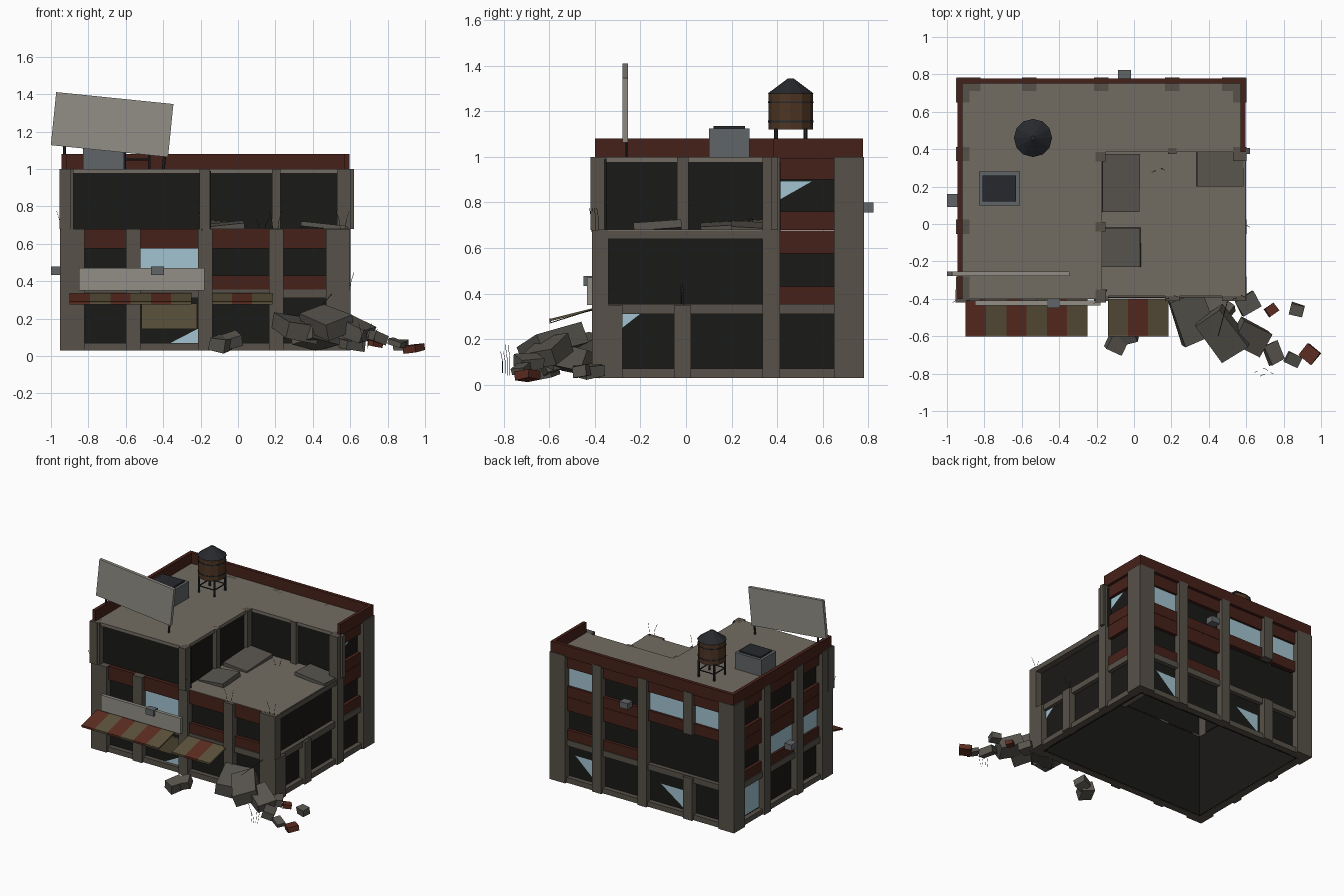
import bpy, bmesh, math, random
from mathutils import Matrix, Vector, Euler

if "Cube" in bpy.data.objects:
    bpy.data.objects.remove(bpy.data.objects["Cube"])

random.seed(4)
COL = dict(concrete=(.095, .083, .066), slab=(.17, .15, .12), rubble=(.10, .092, .078), brick=(.062, .015, .010),
           dark=(.010, .0098, .0085), glass=(.36, .55, .64), sign=(.29, .275, .245), metal=(.12, .13, .14),
           black=(.020, .022, .026), wood=(.075, .036, .017), olive=(.105, .085, .045), cloth=(.11, .026, .015),
           rebar=(.03, .022, .016))
MAT = {}
for k, c in COL.items():
    MAT[k] = bpy.data.materials.new(k)
    MAT[k].diffuse_color = (*c, 1)
parts = {}


def get(name, mat):
    return parts.setdefault(name, (bmesh.new(), mat))[0]


def block(name, mat, c, s, rot=(0, 0, 0)):
    m = Matrix.Translation(c) @ Euler([math.radians(a) for a in rot]).to_matrix().to_4x4() @ Matrix.Diagonal((*s, 1))
    return bmesh.ops.create_cube(get(name, mat), size=1, matrix=m)['verts']


def box(name, mat, x0, x1, y0, y1, z0, z1):
    block(name, mat, ((x0+x1)/2, (y0+y1)/2, (z0+z1)/2), (abs(x1-x0), abs(y1-y0), abs(z1-z0)))


def rod(name, mat, a, b, r, r2=None, n=6):
    a, b = Vector(a), Vector(b)
    d = b - a
    m = Matrix.Translation((a+b)/2) @ d.to_track_quat('Z', 'Y').to_matrix().to_4x4()
    bmesh.ops.create_cone(get(name, mat), cap_ends=True, segments=n, radius1=r,
                          radius2=r if r2 is None else r2, depth=d.length, matrix=m)


# facade helper: u runs along the wall, d is distance outward from its plane
PLANE = dict(front=(1, -.40, -1), back=(1, .77, 1), left=(0, -.94, -1), right=(0, .59, 1),
             notch_back=(1, .385, -1), notch_side=(0, -.165, 1))


def fpt(side, u, d, z):
    along_x, p, sg = PLANE[side]
    return (u, p + sg*d, z) if along_x else (p + sg*d, u, z)


def fbox(side, name, mat, u0, u1, z0, z1, d0, d1):
    a, b = fpt(side, u0, d0, z0), fpt(side, u1, d1, z1)
    box(name, mat, a[0], b[0], a[1], b[1], z0, z1)


def shard(side, u0, u1, z0, z1, flip=False):
    pts = [(u0, z0), (u1, z0), (u1, z1)] if not flip else [(u0, z1), (u1, z1), (u0, z0)]
    bm = get('broken_glass', 'glass')
    bm.faces.new([bm.verts.new(fpt(side, u, -.032, z)) for u, z in pts])


XC, YC = [-.885, -.56, -.175, .205, .535], [-.345, -.015, .375, .715]
FLOORS = {1: (.35, .43, .575, .68), 2: (.68, .76, .90, 1.0)}
# per bay: G glazed, d dark window, o wall fallen away, - nothing
SPEC = dict(front=(XC, 'dGdd', 'oo--'), back=(XC, 'oodd', 'GGdG'),
            left=(YC, 'GGd', 'ddd'), right=(YC, 'ood', '--d'))
for side, (cs, f1, f2) in SPEC.items():
    lo, hi = (-.94, .59) if cs is XC else (-.39, .77)
    # ground floor panel, inner lining, sill and beam
    fbox(side, 'ground_wall_panels', 'dark', lo+.03, hi-.03, .04, .35, -.05, -.04)
    fbox(side, 'inner_lining', 'dark', lo+.04, hi-.04, .03, .66, -.068, -.062)
    fbox(side, 'sills', 'concrete', lo, hi, .03, .07, -.055, -.005)
    fbox(side, 'ground_beams', 'concrete', lo, hi, .31, .355, -.055, -.008)
    for fl, spec in ((1, f1), (2, f2)):
        z0, z1, z2, z3 = FLOORS[fl]
        for i, t in enumerate(spec):
            a, b = cs[i], cs[i+1]
            if t == '-':
                continue
            fbox(side, 'upper_wall_panels', 'dark', a-.03, b+.03, z0, z3-.01, -.05, -.04)
            if t != 'o':
                fbox(side, 'brick_spandrels', 'brick', a, b, z0, z1, -.05, -.015)
                fbox(side, 'brick_spandrels', 'brick', a, b, z2, z3-.002, -.05, -.015)
            if t == 'G':
                fbox(side, 'window_glass', 'glass', a, b, z1, z2, -.04, -.032)
    # pillars
    for i, c in enumerate(cs):
        w = .065 if i in (0, len(cs)-1) else .038
        near = lambda s: s[max(0, i-1):i+1]
        fbox(side, 'pillars', 'concrete', c-w, c+w, .03, .35, -.06, .012)
        if set(near(f1)) != {'o'} or side == 'back' and i == 0:
            fbox(side, 'pillars', 'concrete', c-w, c+w, .35, .68, -.06, .012)
        if set(near(f2)) - {'-', 'o'}:
            fbox(side, 'pillars', 'concrete', c-w, c+w, .68, 1.0, -.06, .012)

# slim frame of the opened top floor
for u, w in ((-.925, .03), (-.178, .028)):
    fbox('front', 'exposed_columns', 'concrete', u-w, u+w, .68, 1.0, -.05, .02)
for u, w in ((.205, .022), (.585, .035)):
    fbox('notch_back', 'exposed_columns', 'concrete', u-w, u+w, .68, 1.0, -.02, .012)
for u in (-.385, -.015, .36):
    fbox('notch_side', 'exposed_columns', 'concrete', u-.025, u+.025, .68, 1.0, -.04, .012)
fbox('front', 'exposed_columns', 'concrete', .55, .6, .35, .68, -.05, .005)
fbox('notch_back', 'upper_wall_panels', 'dark', -.17, .59, .67, .98, -.03, -.02)
fbox('notch_side', 'upper_wall_panels', 'dark', -.39, .385, .67, .98, -.03, -.02)

# roof and the exposed floor, with edge beams
box('roof_slab', 'slab', -.922, -.17, -.4, .752, .975, 1.0)
box('roof_slab', 'slab', -.17, .572, .385, .752, .975, 1.0)
box('exposed_floor', 'slab', -.2, .594, -.384, .4, .645, .681)
fbox('right', 'floor_edge_beam', 'concrete', -.384, .34, .64, .675, -.04, .008)
box('parapet', 'brick', -.945, .595, .752, .778, .99, 1.08)
box('parapet', 'brick', -.945, -.918, -.4, .752, .99, 1.08)
box('parapet', 'brick', .57, .595, .385, .752, .99, 1.08)

# broken glass and a boarded shop window
for s in (('front', -.36, -.215, .07, .145), ('right', -.29, -.2, .24, .31, True), ('right', .41, .56, .81, .895, True),
          ('back', .24, .42, .08, .24, True), ('back', -.5, -.3, .08, .22, True)):
    shard(*s)
fbox('left', 'window_glass', 'glass', .42, .62, .08, .29, -.04, -.032)
fbox('front', 'window_board', 'olive', -.515, -.22, .145, .28, -.035, -.02)

# fallen slabs on the exposed floor
for c, s, r in (((-.07, .22, .695), (.2, .31, .03), (3, 5, 0)), ((-.07, -.125, .69), (.21, .21, .035), (4, -6, 0)),
                ((.46, .295, .69), (.25, .19, .025), (-3, 6, 0))):
    block('floor_debris', 'rubble', c, s, r)

# shop sign and striped awnings
box('shop_sign', 'sign', -.85, -.18, -.435, -.41, .35, .47)
for x0, n, w, k in ((-.9, 6, .1085, 1), (-.14, 3, .108, 0)):
    for i in range(n):
        nm, mt = ('awning_red', 'cloth') if (i + k) % 2 else ('awning_olive', 'olive')
        block(nm, mt, (x0 + (i+.5)*w, -.5, .308), (w, .206, .01), (14, 0, 0))
        box(nm, mt, x0 + i*w, x0 + (i+1)*w, -.6, -.594, .275, .29)

# small air conditioners
for x, y, z, a, b in ((-.43, -.425, .455, .07, .05), (-.97, .125, .455, .06, .07), (-.05, .793, .778, .07, .06)):
    block('wall_air_unit', 'metal', (x, y, z), (a, b, .045))

# rooftop vent box
box('roof_vent', 'metal', -.83, -.61, .1, .28, 1.0, 1.125)
box('roof_vent_lid', 'black', -.81, -.63, .12, .26, 1.12, 1.136)

# water tank
tx, ty = -.54, .46
rod('tank_barrel', 'wood', (tx, ty, 1.12), (tx, ty, 1.28), .097, n=12)
rod('tank_roof', 'black', (tx, ty, 1.278), (tx, ty, 1.345), .102, .012, 12)
for z in (1.155, 1.24):
    rod('tank_hoops', 'black', (tx, ty, z-.004), (tx, ty, z+.004), .1, n=12)
for sx in (-1, 1):
    for sy in (-1, 1):
        x, y = tx + sx*.065, ty + sy*.065
        rod('tank_legs', 'black', (x, y, 1.0), (x, y, 1.125), .008)
    rod('tank_legs', 'black', (tx-.065, ty+sx*.065, 1.05), (tx+.065, ty+sx*.065, 1.05), .005)
    rod('tank_legs', 'black', (tx+sx*.065, ty-.065, 1.05), (tx+sx*.065, ty+.065, 1.05), .005)

# tilted billboard on posts
block('billboard', 'sign', (-.673, -.267, 1.237), (.63, .024, .285), (0, 5.8, 0))
for x, z in ((-.935, 1.14), (-.4, 1.1)):
    rod('billboard_posts', 'black', (x, -.262, .99), (x + .01, -.262, z), .008)

# rubble heap: centre, size, rotation, brick flag
RUBBLE = [((.31, -.50, .15), (.18, .25, .09), (12, 10, 22), 0), ((.47, -.585, .18), (.17, .25, .10), (15, -18, 32), 0),
          ((.41, -.49, .11), (.22, .16, .1), (-14, 10, 50), 0), ((.62, -.605, .145), (.17, .14, .08), (10, 22, -25), 0),
          ((.61, -.425, .06), (.11, .09, .05), (8, 5, 30), 0),
          ((.745, -.69, .1), (.08, .11, .05), (5, 20, 25), 0), ((.735, -.46, .065), (.06, .05, .03), (5, 8, 35), 1),
          ((.87, -.46, .06), (.07, .06, .05), (10, 5, -15), 0), ((.85, -.725, .07), (.08, .06, .03), (5, 18, -25), 0),
          ((.94, -.695, .04), (.085, .08, .04), (8, -8, -40), 1), ((-.09, -.63, .065), (.09, .11, .07), (8, 12, -25), 0),
          ((-.03, -.59, .085), (.08, .08, .06), (20, -15, 15), 0)]
for c, s, r, red in RUBBLE:
    vs = block('brick_rubble' if red else 'concrete_rubble', 'cloth' if red else 'rubble', c, s, r)
    for v in vs:
        v.co += Vector([random.uniform(-.07, .07) * min(s) for _ in range(3)])

# bent reinforcing bars
BARS = [((-.935, -.405, .68), 1), ((-.18, -.41, .68), 1), ((.56, -.39, .68), 1), ((.2, -.39, .68), 1),
        ((.585, -.015, .35), 1), ((.13, .29, .68), .6), ((.68, -.78, .05), 1.3), ((.71, -.8, .06), .9)]
for p, k in BARS:
    for j in (-1, 1):
        a = Vector(p) + Vector((j*.012, j*.006, -.01))
        b = a + Vector((j*.008, 0, .06*k))
        rod('rebar', 'rebar', a, b, .0012, n=4)
        rod('rebar', 'rebar', b, b + Vector((j*.015, -.008, .045*k)), .0012, n=4)
rod('rebar', 'rebar', (.45, -.6, .27), (.5, -.41, .33), .002, n=4)

for name, (bm, mat) in parts.items():
    bmesh.ops.recalc_face_normals(bm, faces=bm.faces[:])
    me = bpy.data.meshes.new(name)
    bm.to_mesh(me)
    bm.free()
    me.materials.append(MAT[mat])
    bpy.context.collection.objects.link(bpy.data.objects.new(name, me))

for m in bpy.data.materials:
    if m.users and not m.is_grease_pencil:
        m.use_nodes = True
        m.node_tree.nodes["Principled BSDF"].inputs["Base Color"].default_value = m.diffuse_color
